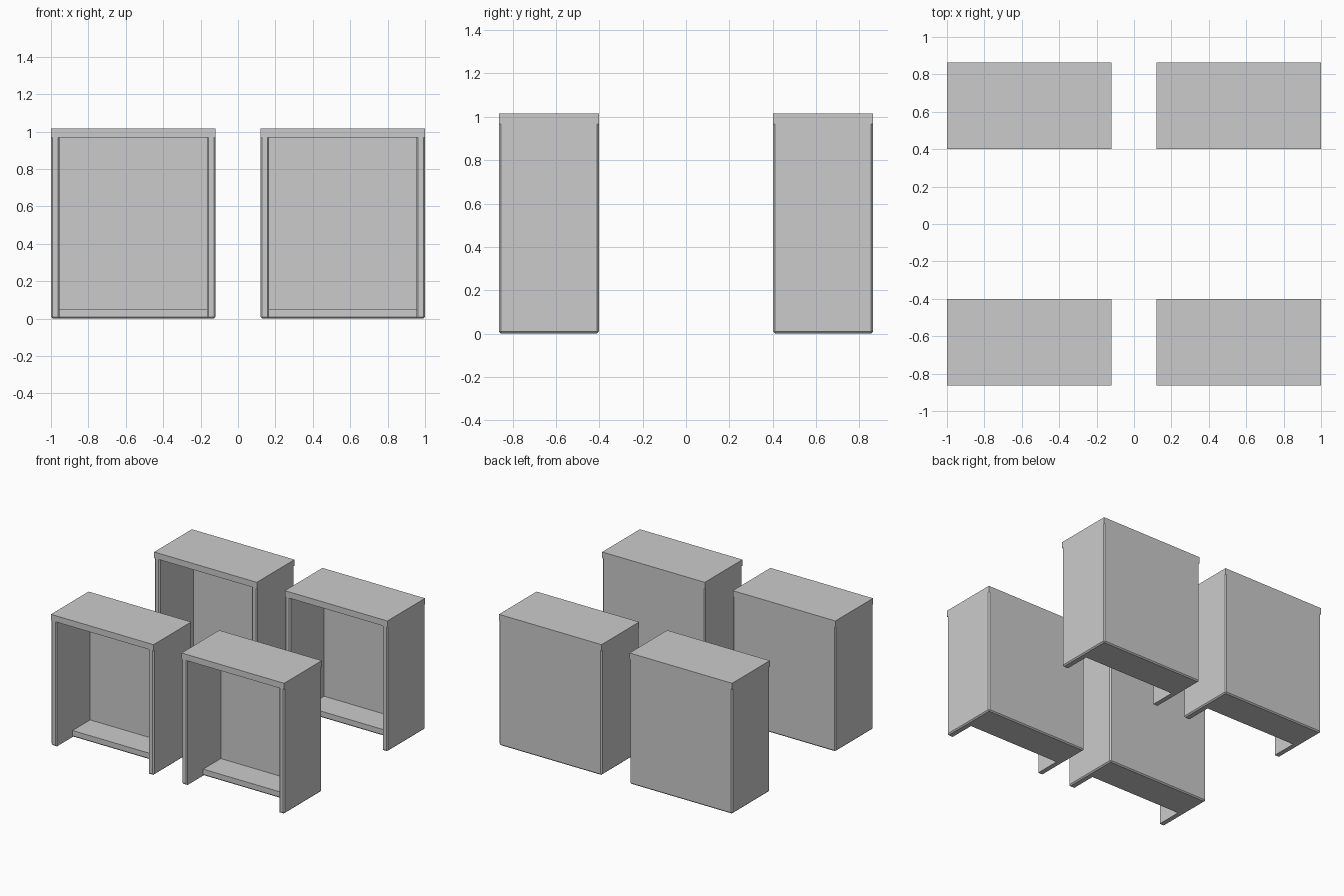
import bpy, bmesh

if "Cube" in bpy.data.objects:
    bpy.data.objects.remove(bpy.data.objects["Cube"])

W, D = 0.88, 0.461          # cabinet width and depth
T, CH = 0.046, 0.009        # panel thickness and chamfer
TOP, SLAB = 1.015, 0.967    # top height and underside of the top
FLOOR_SETBACK = 0.2


def finish(name, bm, loc):
    bmesh.ops.recalc_face_normals(bm, faces=bm.faces)
    me = bpy.data.meshes.new(name)
    bm.to_mesh(me)
    bm.free()
    ob = bpy.data.objects.new(name, me)
    ob.location = loc
    bpy.context.collection.objects.link(ob)
    return ob


def prism(outline, z0, z1):
    """Extrude a plan outline straight up."""
    bm = bmesh.new()
    face = bm.faces.new([bm.verts.new((x, y, z0)) for x, y in outline])
    ext = bmesh.ops.extrude_face_region(bm, geom=[face])
    for v in ext["geom"]:
        if isinstance(v, bmesh.types.BMVert):
            v.co.z = z1
    return bm


def chamfer(bm, test):
    edges = [e for e in bm.edges if test(e.verts[0].co, e.verts[1].co)]
    bmesh.ops.bevel(bm, geom=edges, offset=CH, segments=1,
                    profile=0.5, affect='EDGES')


def rect(x0, x1, y0, y1):
    return [(x0, y0), (x1, y0), (x1, y1), (x0, y1)]


def cabinet(label, cx, cy):
    w, d = W / 2, D / 2
    wi, loc = w - T, (cx, cy, 0)

    # square-edged top slab
    finish("top_" + label, prism(rect(-w, w, -d, d), SLAB, TOP), loc)

    # U-shaped shell: two sides and the back
    shell = prism([(-w, -d), (-wi, -d), (-wi, d - T), (wi, d - T),
                   (wi, -d), (w, -d), (w, d), (-w, d)], 0, SLAB)

    def outer_edge(a, b):
        if a.z > 0.5 and b.z > 0.5:
            return False
        if a.z < 0.01 and b.z < 0.01:      # bottom rim, outside only
            m = (a + b) / 2
            return abs(m.x) > w - 0.001 or abs(m.y) > d - 0.001
        return abs(a.y) > d - 0.001        # upright corners
    chamfer(shell, outer_edge)
    finish("shell_" + label, shell, loc)

    # floor board, set back from the front
    yf = -d + FLOOR_SETBACK
    board = prism(rect(-wi, wi, yf, d - T), 0, 0.05)
    chamfer(board, lambda a, b: a.z < 0.01 and b.z < 0.01
            and abs(a.y - yf) < 0.001 and abs(b.y - yf) < 0.001)
    finish("floor_" + label, board, loc)


# two rows of two cabinets, all facing the front
for row, cy in (("front", -0.6325), ("back", 0.6325)):
    for side, cx in (("left", -0.56), ("right", 0.56)):
        cabinet(row + "_" + side, cx, cy)
